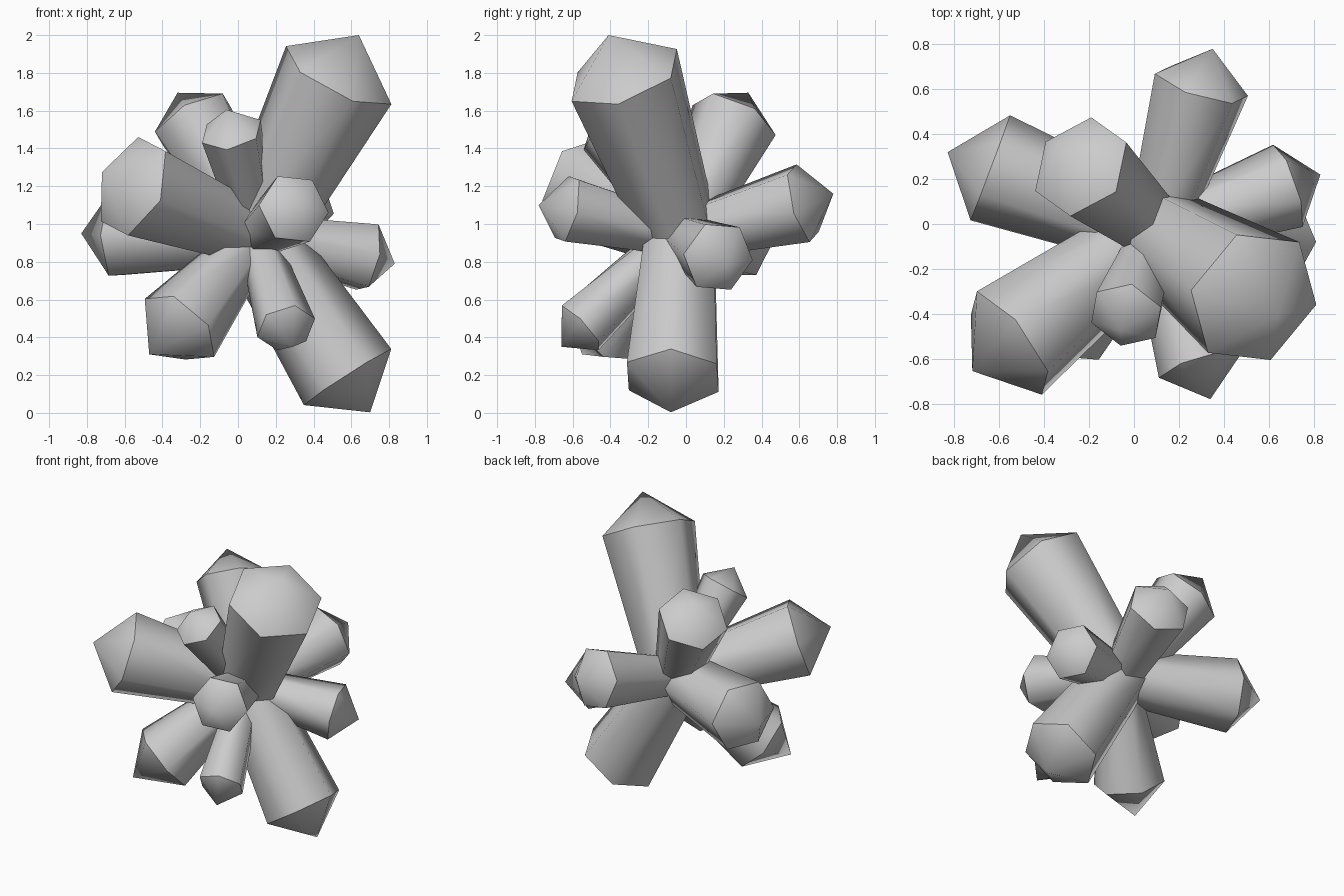
import bpy, bmesh, math
from mathutils import Vector, Quaternion

if "Cube" in bpy.data.objects:
    bpy.data.objects.remove(bpy.data.objects["Cube"])

ROOT = Vector((0.10, -0.03, 0.94))   # point all crystals grow from


def crystal(name, shoulder, tip, corner, radius, taper=0.62):
    """Six-sided shaft widening from the root to a shoulder ring, then a pointed cap."""
    c, t = Vector(shoulder), Vector(tip)
    axis = (t - ROOT).normalized()
    ref = Vector(corner) - c
    ref = (ref - axis * ref.dot(axis)).normalized()
    bm = bmesh.new()

    def ring(center, r):
        return [bm.verts.new(center + Quaternion(axis, i * math.pi / 3) @ ref * r)
                for i in range(6)]

    base, top = ring(ROOT, radius * taper), ring(c, radius)
    point = bm.verts.new(t)
    bm.faces.new(base[::-1])
    for i in range(6):
        j = (i + 1) % 6
        bm.faces.new((base[i], base[j], top[j], top[i]))
        bm.faces.new((top[i], top[j], point))
    for f in bm.faces:
        f.smooth = True
    # shaft and cap are each smooth, with crisp rings between them
    for r in (base, top):
        for i in range(6):
            bm.edges.get((r[i], r[(i + 1) % 6])).smooth = False
    mesh = bpy.data.meshes.new(name)
    bm.to_mesh(mesh)
    bm.free()
    bpy.context.collection.objects.link(bpy.data.objects.new(name, mesh))


# name, shoulder centre, tip, one shoulder corner, radius, base taper
crystal("crystal_tall", (.533, -.327, 1.788), (.64, -.41, 2.0), (.81, -.36, 1.64), .32, .67)
crystal("crystal_low_right", (.58, -.07, .19), (.70, -.08, .003), (.81, -.08, .34), .275, .75)
crystal("crystal_front_left", (-.555, -.53, 1.20), (-.72, -.655, 1.275), (-.40, -.76, 1.12), .282)
crystal("crystal_low_left", (-.31, -.42, .45), (-.47, -.55, .31), (-.49, -.405, .60), .24, .5)
crystal("crystal_low_front", (.255, -.56, .45), (.29, -.66, .35), (.40, -.565, .49), .16)
crystal("crystal_front", (.295, -.63, 1.08), (.34, -.78, 1.10), (.48, -.575, 1.06), .193)
crystal("crystal_right", (.685, .17, .825), (.83, .22, .79), (.62, .35, .81), .195)
crystal("crystal_back", (.30, .62, 1.11), (.35, .78, 1.16), (.22, .565, 1.32), .22)
crystal("crystal_back_left", (-.64, .25, .945), (-.83, .32, .95), (-.73, .02, .94), .25, .7)
crystal("crystal_upper_left", (-.237, .255, 1.55), (-.32, .33, 1.695), (-.19, .47, 1.47), .238)
crystal("crystal_upper_small", (-.035, -.405, 1.49), (-.06, -.475, 1.605), (.12, -.37, 1.55), .17)
